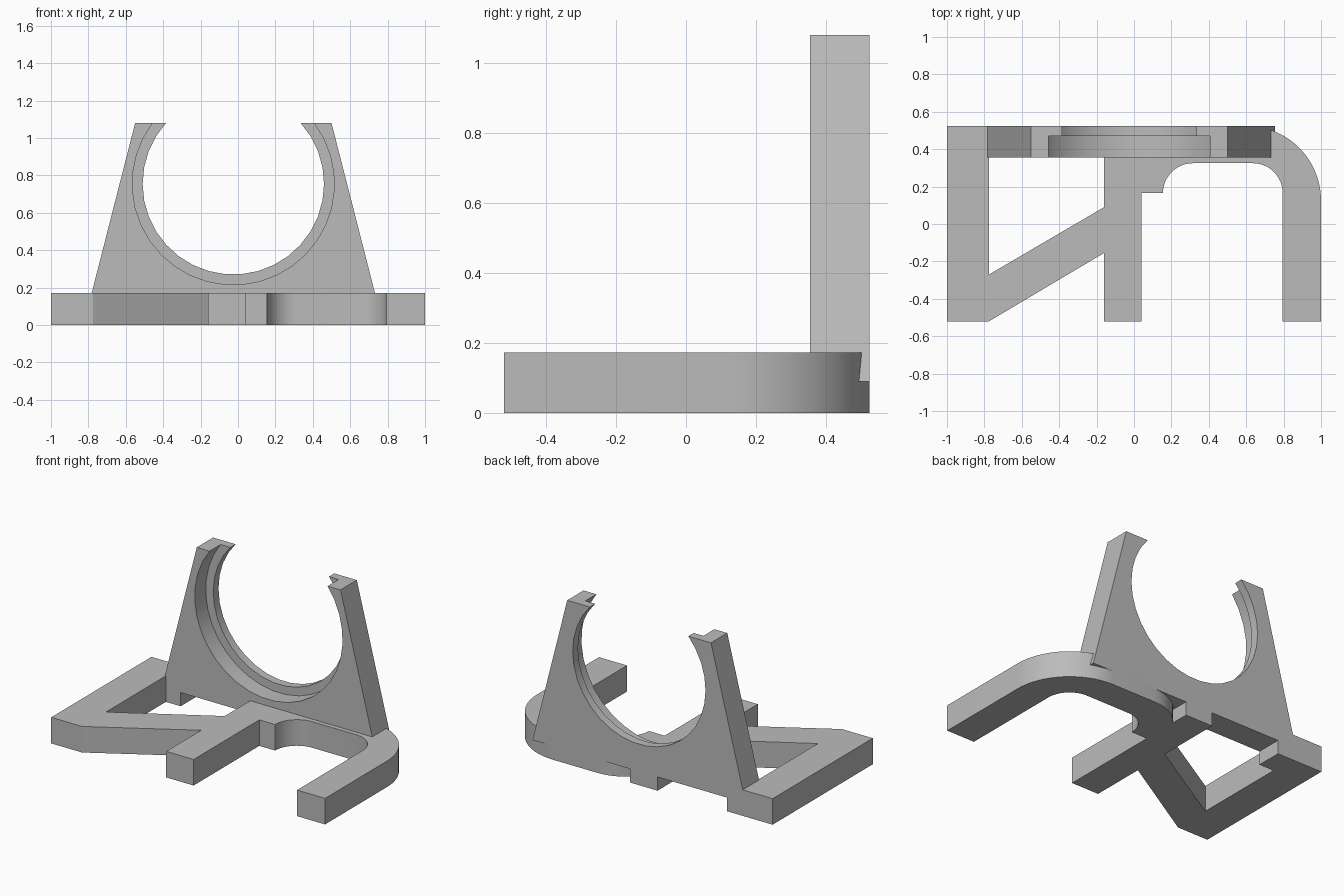
import bpy
import bmesh
from math import sin, cos, radians, sqrt, asin, degrees

default_cube = bpy.data.objects.get("Cube")
if default_cube:
    bpy.data.objects.remove(default_cube, do_unlink=True)

grey = bpy.data.materials.new("plain grey")
grey.use_nodes = True
colour = (0.5, 0.5, 0.5, 1)
grey.diffuse_color = colour
grey.node_tree.nodes["Principled BSDF"].inputs["Base Color"].default_value = colour


def arc(cx, cy, r, start, end, steps):
    """Points along a circular arc, angles in degrees."""
    angles = [radians(start + (end - start) * i / steps) for i in range(steps + 1)]
    return [(cx + r * cos(a), cy + r * sin(a)) for a in angles]


def extrude_profile(name, points, direction):
    """Closed 3D outline pushed along a direction into a solid."""
    bm = bmesh.new()
    face = bm.faces.new([bm.verts.new(p) for p in points])
    result = bmesh.ops.extrude_face_region(bm, geom=[face], use_keep_orig=True)
    moved = [v for v in result["geom"] if isinstance(v, bmesh.types.BMVert)]
    bmesh.ops.translate(bm, verts=moved, vec=direction)
    bmesh.ops.recalc_face_normals(bm, faces=bm.faces)
    mesh = bpy.data.meshes.new(name)
    bm.to_mesh(mesh)
    bm.free()
    mesh.materials.append(grey)
    obj = bpy.data.objects.new(name, mesh)
    bpy.context.collection.objects.link(obj)
    bpy.ops.object.select_all(action="DESELECT")
    obj.select_set(True)
    bpy.context.view_layer.objects.active = obj
    bpy.ops.object.shade_smooth_by_angle(angle=radians(30))
    return obj


FRONT, BACK, BASE_TOP = -0.52, 0.525, 0.172

# Base: left bar with diagonal brace, middle bar and rounded arch
outline = [(-1, FRONT), (-0.775, FRONT), (-0.16, -0.155), (-0.16, FRONT),
           (0.04, FRONT), (0.04, 0.165), (0.155, 0.165)]
outline += arc(0.315, 0.165, 0.16, 180, 90, 12)[1:]
outline += arc(0.635, 0.165, 0.16, 90, 0, 12)
outline += [(0.795, FRONT), (1, FRONT)]
outline += arc(0.6, BACK - 0.4, 0.4, 0, 90, 20)
outline += arc(0.28, BACK - 0.3, 0.3, 90, 143, 8)   # notch behind the arch
outline += [(0.04, BACK), (-0.16, BACK), (-0.16, 0.09), (-0.775, -0.27),
            (-0.775, 0.355), (-0.667, 0.355), (-0.667, BACK), (-1, BACK)]
extrude_profile("base_frame", [(x, y, 0) for x, y in outline], (0, 0, BASE_TOP))

# Upright cradle: tapered plate with an open-topped stepped bore
MID, BORE_Z, TOP, BOTTOM = -0.025, 0.755, 1.08, 0.09


def cradle(name, radius, y0, y1):
    rise = degrees(asin((TOP - BORE_Z) / radius))
    points = [(MID - 0.778, BOTTOM), (MID + 0.778, BOTTOM), (MID + 0.525, TOP)]
    points += arc(MID, BORE_Z, radius, rise, -180 - rise, 25)
    points += [(MID - 0.525, TOP)]
    extrude_profile(name, [(x, y0, z) for x, z in points], (0, y1 - y0, 0))


cradle("cradle_seat", 0.54, 0.355, 0.47)
cradle("cradle_lip", 0.485, 0.47, BACK)
